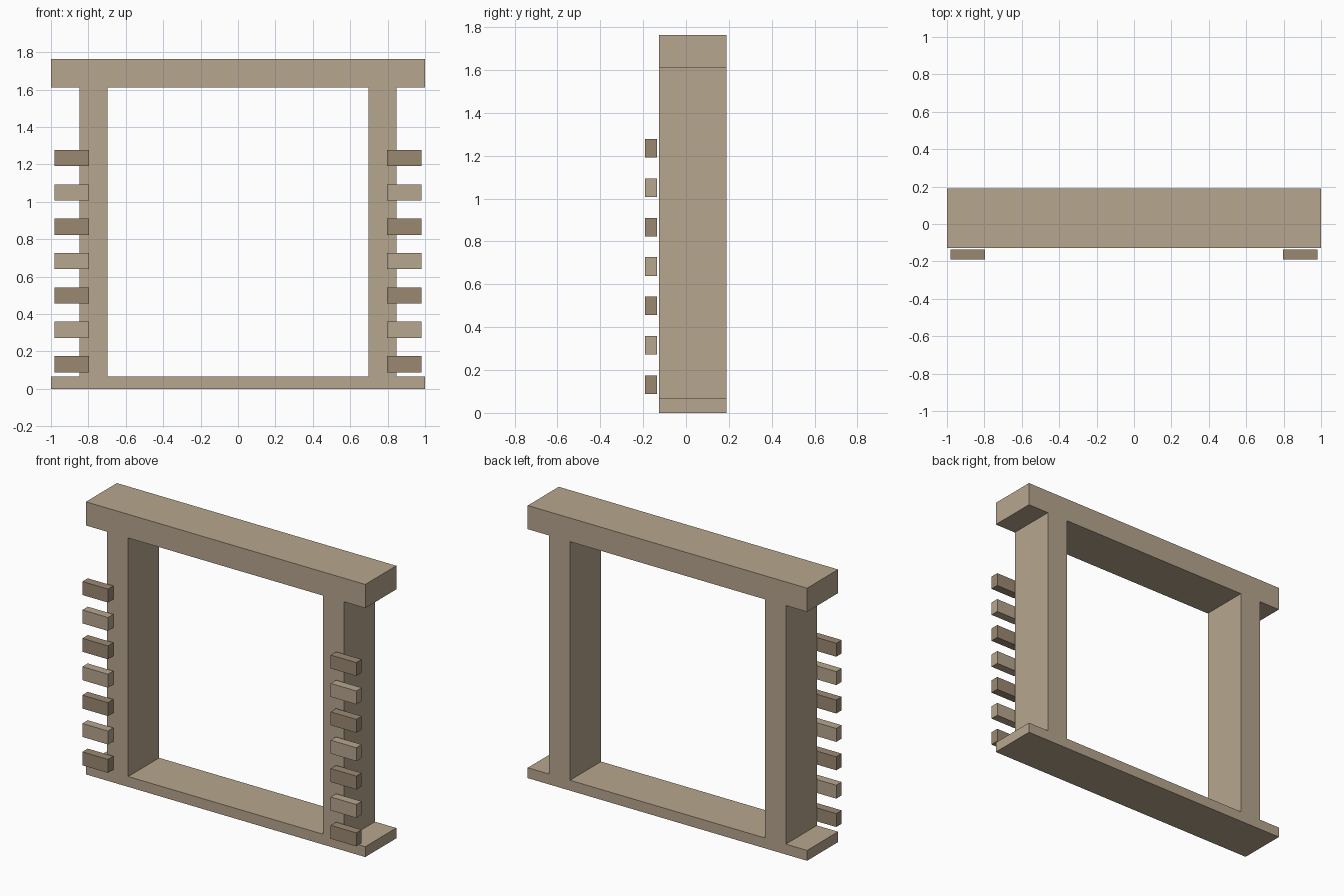
import bpy, bmesh
from mathutils import Vector

if "Cube" in bpy.data.objects:
    bpy.data.objects.remove(bpy.data.objects["Cube"])


def material(name, color):
    m = bpy.data.materials.new(name)
    m.diffuse_color = (*color, 1)
    m.use_nodes = True
    m.node_tree.nodes["Principled BSDF"].inputs["Base Color"].default_value = m.diffuse_color
    return m


STONE = material("light_stone", (0.47, 0.38, 0.27))
DARK = material("dark_stone", (0.33, 0.25, 0.17))


def add_object(name, bm, mat):
    bmesh.ops.recalc_face_normals(bm, faces=bm.faces[:])
    mesh = bpy.data.meshes.new(name)
    bm.to_mesh(mesh)
    bm.free()
    mesh.materials.append(mat)
    obj = bpy.data.objects.new(name, mesh)
    bpy.context.collection.objects.link(obj)
    return obj


def block(name, center, size, mat):
    bm = bmesh.new()
    bmesh.ops.create_cube(bm, size=1)
    bmesh.ops.scale(bm, vec=Vector(size), verts=bm.verts[:])
    obj = add_object(name, bm, mat)
    obj.location = center
    return obj


# Door frame: lintel, two jambs and sill as one continuous extruded profile
XS = [-1, -0.848, -0.697, 0.697, 0.848, 1]
ZS = [0, 0.067, 1.611, 1.764]
FRONT, BACK = -0.127, 0.19
bm = bmesh.new()
grid = [[bm.verts.new((x, FRONT, z)) for x in XS] for z in ZS]
for row in range(3):
    columns = (1, 3) if row == 1 else range(5)
    for c in columns:
        bm.faces.new((grid[row][c], grid[row][c + 1],
                      grid[row + 1][c + 1], grid[row + 1][c]))
ext = bmesh.ops.extrude_face_region(bm, geom=bm.faces[:])
moved = [v for v in ext["geom"] if isinstance(v, bmesh.types.BMVert)]
bmesh.ops.translate(bm, vec=(0, BACK - FRONT, 0), verts=moved)
add_object("door_frame", bm, STONE)

# Quoin blocks in front of each jamb, alternating dark and light
for side, label in ((-1, "left"), (1, "right")):
    for i in range(7):
        block(f"{label}_quoin_{i + 1}",
              (side * 0.889, -0.1635, 0.132 + i * 0.1837),
              (0.183, 0.055, 0.087),
              DARK if i % 2 == 0 else STONE)
